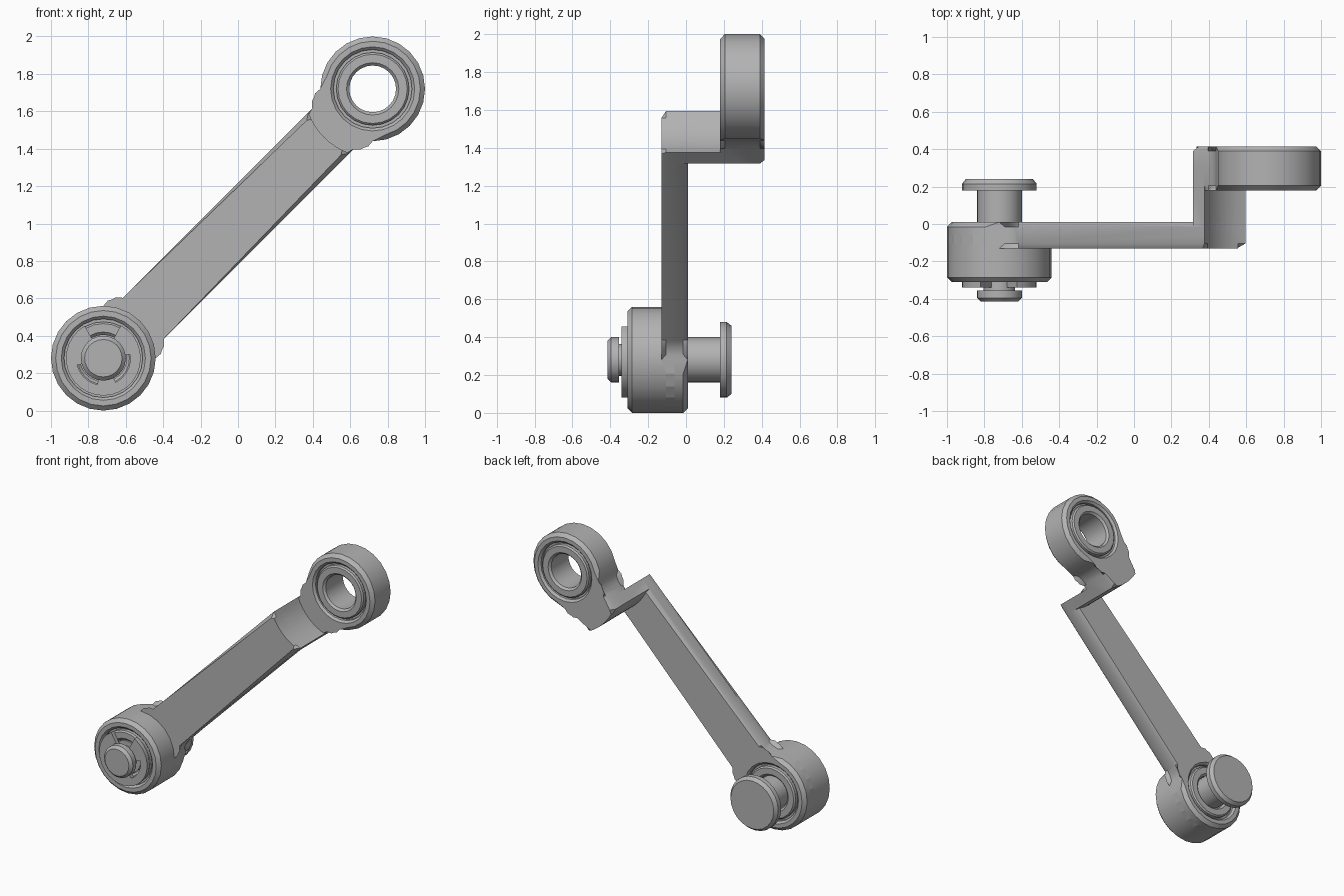
import bpy, bmesh, math
from mathutils import Vector

if "Cube" in bpy.data.objects:
    bpy.data.objects.remove(bpy.data.objects["Cube"])

R, W, CH = 0.28, 0.155, 0.025          # boss radius, arm half width, chamfer
LOW, HIGH = Vector((-0.72, 0.28)), Vector((0.72, 1.72))
L = (HIGH - LOW).length
N = 24

metal = bpy.data.materials.new("grey metal")
metal.diffuse_color = (0.45, 0.45, 0.45, 1)
metal.use_nodes = True
metal.node_tree.nodes["Principled BSDF"].inputs["Base Color"].default_value = metal.diffuse_color


def finish(name, bm):
    bmesh.ops.recalc_face_normals(bm, faces=bm.faces)
    me = bpy.data.meshes.new(name)
    bm.to_mesh(me)
    bm.free()
    ob = bpy.data.objects.new(name, me)
    bpy.context.collection.objects.link(ob)
    me.materials.append(metal)
    return ob


def smooth(ob):
    bpy.ops.object.select_all(action='DESELECT')
    bpy.context.view_layer.objects.active = ob
    ob.select_set(True)
    bpy.ops.object.shade_smooth_by_angle(angle=math.radians(30))


def prism(name, outline, y0, y1, chamfer=0):
    """Extrude an (x, z) outline along y, with optional chamfered rims."""
    bm = bmesh.new()
    caps = [bm.faces.new([bm.verts.new((x, y, z)) for x, z in outline]) for y in (y0, y1)]
    n = len(outline)
    a, b = list(caps[0].verts), list(caps[1].verts)
    for i in range(n):
        j = (i + 1) % n
        bm.faces.new((a[i], a[j], b[j], b[i]))
    if chamfer:
        rims = [e for f in caps for e in f.edges]
        bmesh.ops.bevel(bm, geom=rims, offset=chamfer, offset_type='OFFSET',
                        segments=1, profile=0.5, affect='EDGES')
    return finish(name, bm)


def lathe(name, profile, centre, closed=False):
    """Turn an (r, y) profile about a y axis through centre."""
    bm = bmesh.new()
    rings = []
    for r, y in profile:
        rings.append([bm.verts.new((centre.x + r * math.cos(2 * math.pi * i / N), y,
                                    centre.y + r * math.sin(2 * math.pi * i / N)))
                      for i in range(N)])
    pairs = list(zip(rings, rings[1:]))
    if closed:
        pairs.append((rings[-1], rings[0]))
    else:
        bm.faces.new(rings[0])
        bm.faces.new(rings[-1])
    for p, q in pairs:
        for i in range(N):
            j = (i + 1) % N
            bm.faces.new((p[i], p[j], q[j], q[i]))
    return finish(name, bm)


def polar(cu, cv, r, a0, a1, n):
    return [(cu + r * math.cos(math.radians(a0 + (a1 - a0) * i / n)),
             cv + r * math.sin(math.radians(a0 + (a1 - a0) * i / n))) for i in range(n + 1)]


def place(points):
    """Arm coordinates (along, across) to (x, z) on the diagonal."""
    s = math.sqrt(0.5)
    return [(LOW.x + (u - v) * s, LOW.y + (u + v) * s) for u, v in points]


def end_arc(radius, n=8):
    """Arc about the upper boss centre, spanning the arm width."""
    vs = [-W + 2 * W * i / n for i in range(n + 1)]
    return [(L - math.sqrt(radius * radius - v * v), v) for v in vs]


def boss_outline(end):
    """Round boss blended by fillets into a neck that stops at 'end'."""
    s = math.sqrt(0.5)
    fr = (R * s - W) / (1 - s)
    c = (R + fr) * s
    return (polar(0, 0, R, 45, 315, 18) + polar(c, -c, fr, 135, 90, 4)[1:]
            + end + polar(c, c, fr, -90, -135, 4)[:-1])


def boolean(ob, other, op):
    m = ob.modifiers.new(op.lower(), 'BOOLEAN')
    m.operation, m.object, m.solver = op, other, 'EXACT'
    bpy.context.view_layer.objects.active = ob
    bpy.ops.object.modifier_apply(modifier=m.name)
    bpy.data.objects.remove(other)


# cranked body: arm plate, step wall, offset upper boss, thick lower boss
FRONT_R, BACK_R = 0.366, 0.444
body = prism("cranked_arm", place(boss_outline(end_arc(FRONT_R))), -0.13, 0.01, CH)
wall = prism("step_wall", place(end_arc(BACK_R) + end_arc(FRONT_R)[::-1]), -0.06, 0.30)
upper_end = [(L - u, v) for u, v in end_arc(BACK_R)]
upper = prism("upper_boss", place([(L - u, v) for u, v in boss_outline(upper_end)]),
              0.18, 0.415, CH)
lower = lathe("lower_boss", [(R - CH, -0.31), (R, -0.31 + CH), (R, -0.06)], LOW)
for part in (wall, upper, lower):
    boolean(body, part, 'UNION')

# bores with flared mouths, each filled by a bushing with a groove around it
for label, c, y0, y1 in (("lower", LOW, -0.31, 0.01), ("upper", HIGH, 0.18, 0.415)):
    bore = lathe("bore", [(0.245, y0 - 0.02), (0.21, y0 + 0.015),
                          (0.21, y1 - 0.015), (0.245, y1 + 0.02)], c)
    boolean(body, bore, 'DIFFERENCE')
    half = [(0.125, y0 + 0.015), (0.14, y0), (0.185, y0), (0.195, y0 + 0.01),
            (0.195, y0 + 0.035), (0.212, y0 + 0.035)]
    other = [(r, y0 + y1 - y) for r, y in reversed(half)]
    smooth(lathe(label + "_bushing", half + other, c, closed=True))
smooth(body)

# headed pin with a retaining groove near its tip
smooth(lathe("pin", [(0.10, -0.415), (0.12, -0.395), (0.12, -0.355), (0.085, -0.355),
                     (0.085, -0.30), (0.12, -0.30), (0.12, 0.18), (0.20, 0.18),
                     (0.20, 0.215), (0.18, 0.24)], LOW))

# open retaining clip: inner rim grips the pin except at two relief slots
outer = polar(LOW.x, LOW.y, 0.20, 120, 422, 24)
inner = []
for a0, a1, r in ((120, 195, 0.085), (195, 257, 0.145), (257, 297, 0.085),
                  (297, 368, 0.145), (368, 422, 0.085)):
    inner += polar(LOW.x, LOW.y, r, a0, a1, 5)
smooth(prism("retaining_clip", outer + inner[::-1], -0.34, -0.31))
